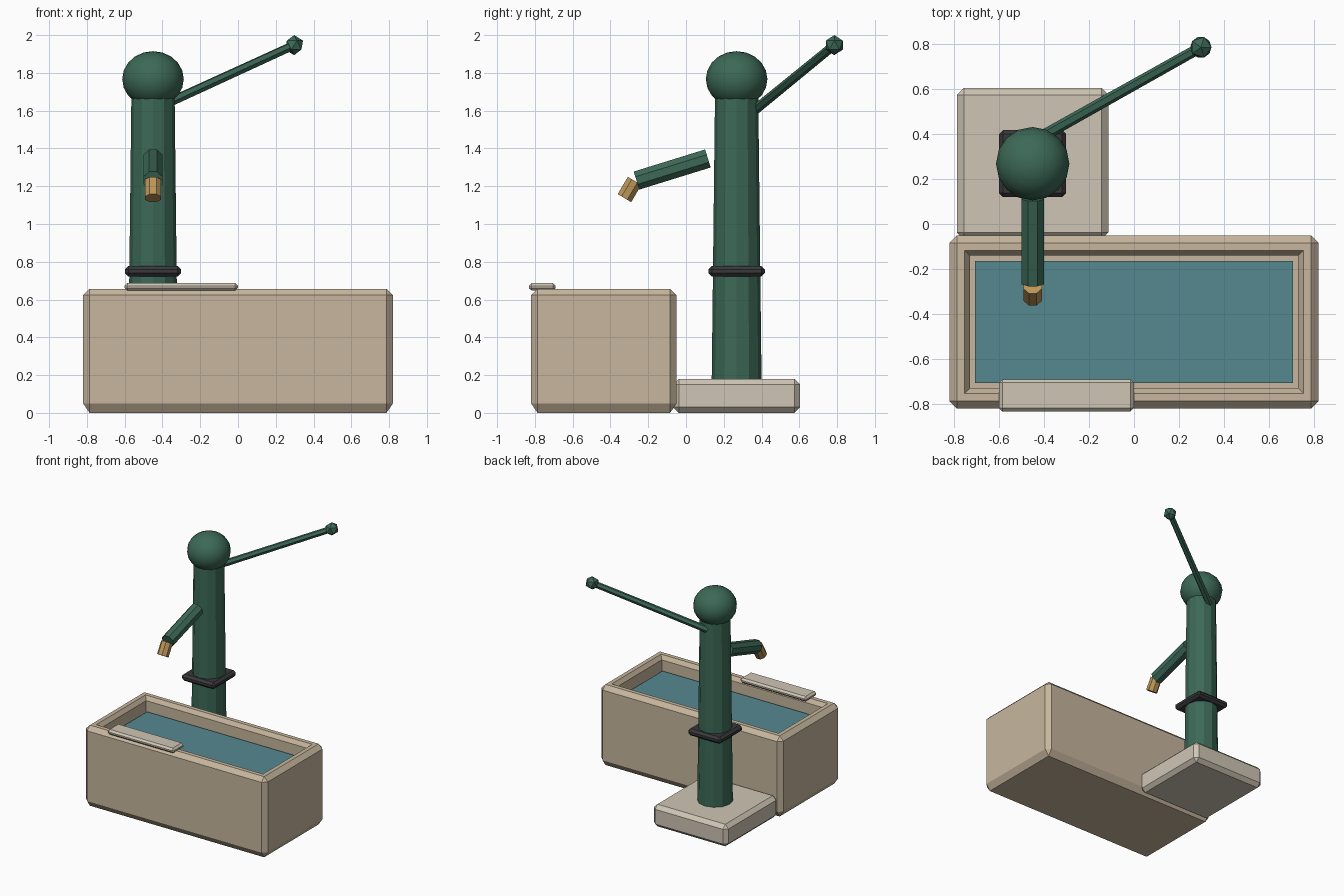
import bpy, bmesh
from math import radians
from mathutils import Vector, Matrix

if "Cube" in bpy.data.objects:
    bpy.data.objects.remove(bpy.data.objects["Cube"])

def material(name, rgb):
    m = bpy.data.materials.new(name)
    m.diffuse_color = (*rgb, 1)
    m.use_nodes = True
    m.node_tree.nodes["Principled BSDF"].inputs["Base Color"].default_value = m.diffuse_color
    return m

STONE = material("stone", (0.57, 0.47, 0.34))
SLAB = material("pale_stone", (0.62, 0.56, 0.46))
GREEN = material("green_paint", (0.045, 0.14, 0.095))
IRON = material("dark_iron", (0.04, 0.04, 0.045))
BRASS = material("brass", (0.5, 0.3, 0.1))
WATER = material("water", (0.09, 0.25, 0.28))

def finish(name, bm, mat, smooth=False):
    bmesh.ops.recalc_face_normals(bm, faces=bm.faces)
    me = bpy.data.meshes.new(name)
    bm.to_mesh(me)
    bm.free()
    for p in me.polygons:
        p.use_smooth = smooth
    me.materials.append(mat)
    ob = bpy.data.objects.new(name, me)
    bpy.context.collection.objects.link(ob)
    return ob

def chamfered_box(lo, hi, w):
    lo, hi = Vector(lo), Vector(hi)
    bm = bmesh.new()
    bmesh.ops.create_cube(bm, size=1, matrix=Matrix.Translation((lo + hi) / 2)
                          @ Matrix.Diagonal((*(hi - lo), 1)))
    if w:
        bmesh.ops.bevel(bm, geom=bm.edges[:], offset=w, segments=1,
                        profile=0.5, affect='EDGES')
    return bm

def tube(name, a, b, r1, r2, sides, mat, turn=0):
    a, b = Vector(a), Vector(b)
    d = b - a
    bm = bmesh.new()
    bmesh.ops.create_cone(bm, cap_ends=True, segments=sides, radius1=r1, radius2=r2,
                          depth=d.length, matrix=Matrix.Translation((a + b) / 2)
                          @ d.to_track_quat('Z', 'X').to_matrix().to_4x4()
                          @ Matrix.Rotation(radians(turn), 4, 'Z'))
    return finish(name, bm, mat)

PX, PY = -0.45, 0.268  # pump axis

# Trough: chamfered block, hollowed from the top
bm = chamfered_box((-0.82, -0.82, 0), (0.82, -0.05, 0.657), 0.034)
for v in bm.verts:
    if 0.01 < v.co.z < 0.1:
        v.co.z = 0.05
bm.normal_update()
top = max(bm.faces, key=lambda f: f.calc_center_median().z + f.normal.z)
bmesh.ops.inset_region(bm, faces=[top], thickness=0.048)
bmesh.ops.inset_region(bm, faces=[top], thickness=0.032, depth=-0.032)
ext = bmesh.ops.extrude_face_region(bm, geom=[top])
bmesh.ops.delete(bm, geom=[top], context='FACES_ONLY')
for v in [g for g in ext["geom"] if isinstance(g, bmesh.types.BMVert)]:
    v.co.z = 0.12
finish("trough", bm, STONE)

# Water surface
finish("water", chamfered_box((-0.706, -0.706, 0.53), (0.706, -0.164, 0.55), 0), WATER)

# Bucket ledge, pump base and collar
finish("ledge", chamfered_box((-0.6, -0.832, 0.647), (0, -0.69, 0.688), 0.015), SLAB)
finish("pump_base", chamfered_box((PX - 0.336, PY - 0.336, 0),
                                  (PX + 0.336, PY + 0.336, 0.18), 0.03), SLAB)
finish("collar", chamfered_box((PX - 0.149, PY - 0.149, 0.722),
                               (PX + 0.149, PY + 0.149, 0.777), 0.018), IRON)

# Pump column and domed cap
tube("column", (PX, PY, 0.17), (PX, PY, 1.72), 0.132, 0.114, 12, GREEN)
bm = bmesh.new()
bmesh.ops.create_uvsphere(bm, u_segments=16, v_segments=10, radius=1,
                          matrix=Matrix.Translation((PX, PY, 1.767))
                          @ Matrix.Diagonal((0.163, 0.163, 0.148, 1)))
finish("cap", bm, GREEN, True)

# Spout and brass nozzle
tube("spout", (PX, 0.116, 1.347), (PX, -0.262, 1.23), 0.054, 0.054, 8, GREEN, 22.5)
tube("nozzle", (PX, -0.272, 1.228), (PX, -0.326, 1.137), 0.045, 0.045, 8, BRASS, 22.5)

# Handle and faceted knob
KNOB = (0.297, 0.785, 1.947)
tube("handle", (-0.45, 0.366, 1.605), KNOB, 0.026, 0.024, 6, GREEN)
bm = bmesh.new()
bmesh.ops.create_icosphere(bm, subdivisions=1, radius=0.053,
                           matrix=Matrix.Translation(KNOB))
finish("knob", bm, GREEN)
